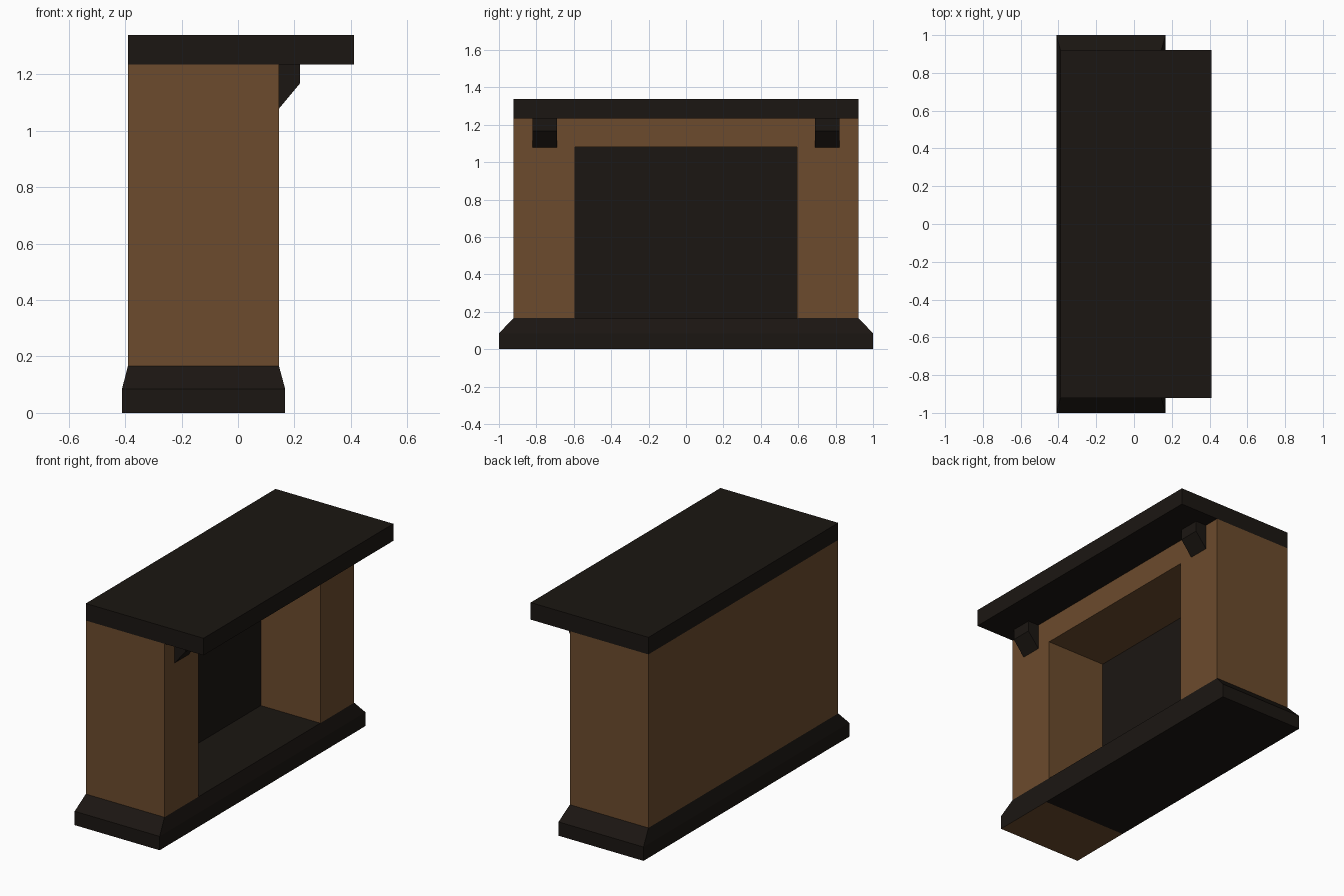
import bpy, bmesh

if "Cube" in bpy.data.objects:
    bpy.data.objects.remove(bpy.data.objects["Cube"])


def material(name, rgb):
    m = bpy.data.materials.new(name)
    m.diffuse_color = (*rgb, 1)
    m.use_nodes = True
    m.node_tree.nodes["Principled BSDF"].inputs["Base Color"].default_value = m.diffuse_color
    return m


WOOD = material("brown_wood", (0.15, 0.07, 0.026))
DARK = material("dark_stone", (0.011, 0.008, 0.006))


def make_object(name, bm, *mats):
    bmesh.ops.recalc_face_normals(bm, faces=bm.faces)
    mesh = bpy.data.meshes.new(name)
    bm.to_mesh(mesh)
    bm.free()
    for m in mats:
        mesh.materials.append(m)
    ob = bpy.data.objects.new(name, mesh)
    bpy.context.collection.objects.link(ob)
    return ob


def box(name, x, y, z, *mats):
    bm = bmesh.new()
    bmesh.ops.create_cube(bm, size=1)
    for v in bm.verts:
        v.co = [r[0] if c < 0 else r[1] for c, r in zip(v.co, (x, y, z))]
    return make_object(name, bm, *mats)


def prism(name, outline, y0, y1, mat):
    """Extrude an (x, z) outline along y."""
    bm = bmesh.new()
    face = bm.faces.new([bm.verts.new((x, y0, z)) for x, z in outline])
    ext = bmesh.ops.extrude_face_region(bm, geom=[face])["geom"]
    for v in ext:
        if isinstance(v, bmesh.types.BMVert):
            v.co.y = y1
    return make_object(name, bm, mat)


# Plinth: stacked rectangular loops, chamfered at the top
bm = bmesh.new()
rings = []
for x0, x1, y, z in ((-0.411, 0.167, 1.0, 0.0),
                     (-0.411, 0.167, 1.0, 0.085),
                     (-0.39, 0.145, 0.922, 0.167)):
    rings.append([bm.verts.new(p) for p in
                  ((x0, -y, z), (x1, -y, z), (x1, y, z), (x0, y, z))])
for low, high in zip(rings, rings[1:]):
    for i in range(4):
        j = (i + 1) % 4
        bm.faces.new((low[i], low[j], high[j], high[i]))
bm.faces.new(rings[0])
bm.faces.new(rings[-1])
# Underside is split, with a brown strip at one end
bottom = [f for f in bm.faces if f.calc_center_median().z < 0.001]
bmesh.ops.bisect_plane(bm, geom=bottom + list(bottom[0].edges) + list(bottom[0].verts),
                       plane_co=(0, -0.593, 0), plane_no=(0, 1, 0))
for f in bm.faces:
    c = f.calc_center_median()
    if c.z < 0.001 and c.y < -0.593:
        f.material_index = 1
make_object("plinth", bm, DARK, WOOD)

# Surround with the firebox recess cut into its +x side
surround = box("surround", (-0.39, 0.145), (-0.922, 0.922), (0.167, 1.234), WOOD, DARK)
cutter = box("recess_cutter", (-0.26, 0.4), (-0.593, 0.593), (0.0, 1.08), WOOD)
cutter.hide_render = True
cut = surround.modifiers.new("recess", "BOOLEAN")
cut.object = cutter
cut.operation = "DIFFERENCE"
cut.solver = "EXACT"
bpy.context.view_layer.objects.active = surround
bpy.ops.object.modifier_apply(modifier=cut.name)
bpy.data.objects.remove(cutter)
# Dark back wall of the recess
for p in surround.data.polygons:
    p.material_index = 1 if p.normal.x > 0.9 and p.center.x < -0.2 else 0

# Mantel shelf
box("mantel_shelf", (-0.39, 0.411), (-0.922, 0.922), (1.234, 1.339), DARK)

# Shelf brackets
for side, label in ((-1, "left"), (1, "right")):
    prism(f"bracket_{label}",
          [(0.145, 1.078), (0.22, 1.168), (0.22, 1.234), (0.145, 1.234)],
          side * 0.69, side * 0.822, DARK)
